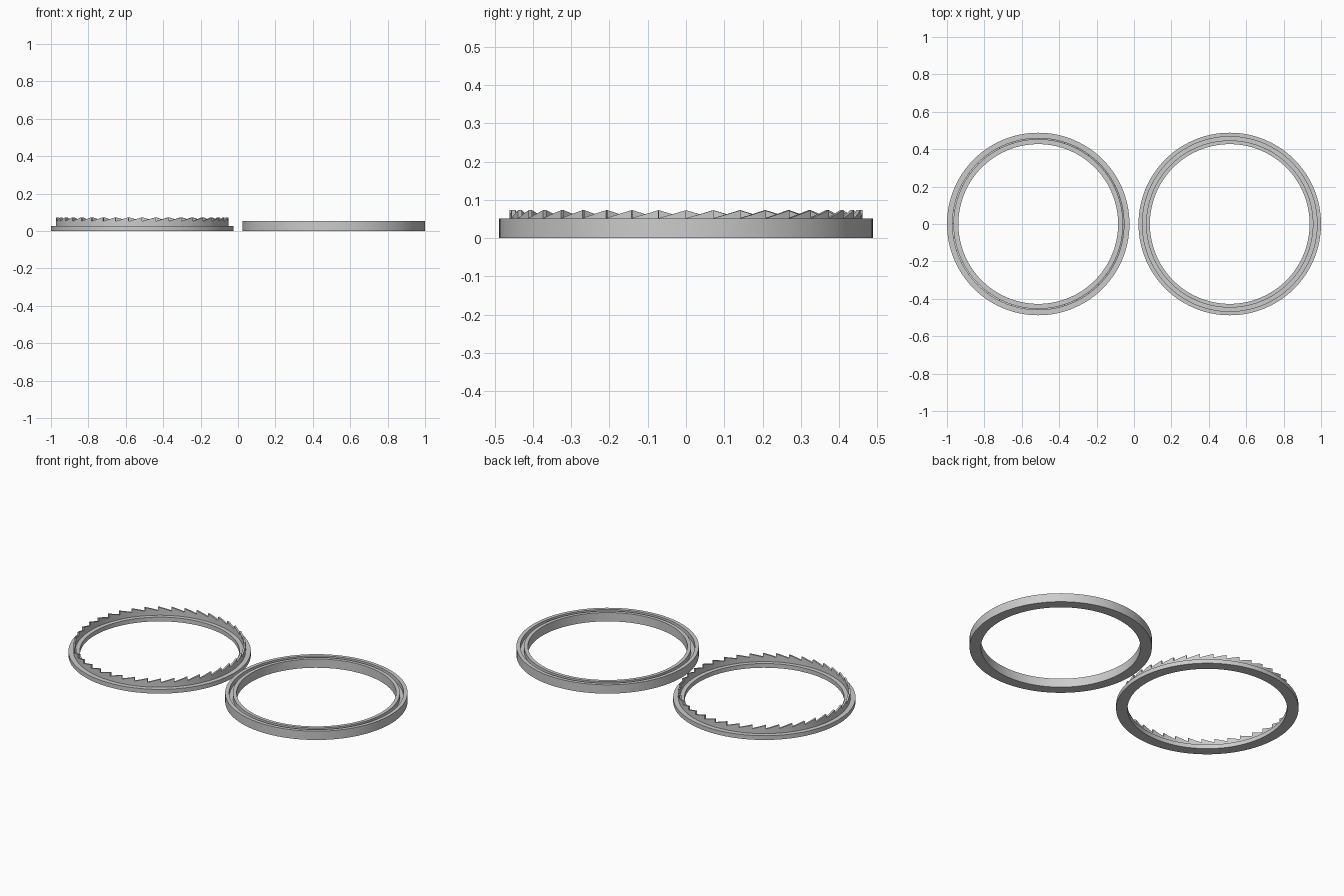
import bpy, bmesh, math

if "Cube" in bpy.data.objects:
    bpy.data.objects.remove(bpy.data.objects["Cube"])

SEGS = 120          # segments round each ring
TEETH = 40          # saw teeth on the left ring
CX = 0.512          # distance of ring centres from the middle
R_OUT, R_IN = 0.488, 0.427

grey = bpy.data.materials.new("light grey")
grey.diffuse_color = (0.6, 0.6, 0.6, 1)
grey.use_nodes = True
grey.node_tree.nodes["Principled BSDF"].inputs["Base Color"].default_value = grey.diffuse_color


def finish(bm, name, x):
    """Turn the bmesh into a named object with sharp-edged smooth shading."""
    bmesh.ops.recalc_face_normals(bm, faces=bm.faces)
    mesh = bpy.data.meshes.new(name)
    bm.to_mesh(mesh)
    bm.free()
    mesh.materials.append(grey)
    ob = bpy.data.objects.new(name, mesh)
    ob.location.x = x
    bpy.context.collection.objects.link(ob)
    bpy.ops.object.select_all(action='DESELECT')
    ob.select_set(True)
    bpy.context.view_layer.objects.active = ob
    bpy.ops.object.shade_smooth_by_angle(angle=math.radians(20))
    return ob


def point(bm, r, a, z):
    return bm.verts.new((r * math.cos(a), r * math.sin(a), z))


def lathe(name, profile, x):
    """Revolve a closed (radius, height) profile about z."""
    bm = bmesh.new()
    rows = [[point(bm, r, 2 * math.pi * i / SEGS, z) for r, z in profile]
            for i in range(SEGS)]
    n = len(profile)
    for i in range(SEGS):
        a, b = rows[i], rows[(i + 1) % SEGS]
        for j in range(n):
            k = (j + 1) % n
            bm.faces.new((a[j], b[j], b[k], a[k]))
    return finish(bm, name, x)


def saw_wall(name, r0, r1, z0, z1, z2, x):
    """Thin round wall whose top edge climbs in ramps and drops straight."""
    bm = bmesh.new()
    steps = SEGS // TEETH
    bottom = [[point(bm, r, 2 * math.pi * i / SEGS, z0) for r in (r0, r1)]
              for i in range(SEGS)]
    teeth = []
    for t in range(TEETH):
        cols = []
        for s in range(steps + 1):
            a = 2 * math.pi * (t * steps + s) / SEGS
            z = z1 + (z2 - z1) * s / steps
            cols.append([point(bm, r, a, z) for r in (r0, r1)])
        teeth.append(cols)
    for t, cols in enumerate(teeth):
        for s in range(steps):
            i = t * steps + s
            (bi, bo), (ci, co) = bottom[i], bottom[(i + 1) % SEGS]
            (ti, to), (ui, uo) = cols[s], cols[s + 1]
            bm.faces.new((bo, co, uo, to))      # outside
            bm.faces.new((ci, bi, ti, ui))      # inside
            bm.faces.new((to, uo, ui, ti))      # ramp
            bm.faces.new((bi, ci, co, bo))      # underside
        # steep face down to the start of the next tooth
        (ui, uo), (ni, no) = cols[-1], teeth[(t + 1) % TEETH][0]
        bm.faces.new((ui, uo, no, ni))
    return finish(bm, name, x)


# Left ring: flat flange with a toothed wall standing on it
lathe("toothed_ring_base",
      [(R_IN, 0), (R_OUT, 0), (R_OUT, 0.025), (R_IN, 0.025)], -CX)
saw_wall("toothed_ring_wall", 0.451, 0.461, 0.02, 0.052, 0.073, -CX)

# Right ring: taller, with a groove in its top that takes the wall
lathe("grooved_ring",
      [(R_IN, 0), (R_OUT, 0), (R_OUT, 0.052), (0.467, 0.052),
       (0.467, 0.025), (0.447, 0.025), (0.447, 0.052), (R_IN, 0.052)], CX)
